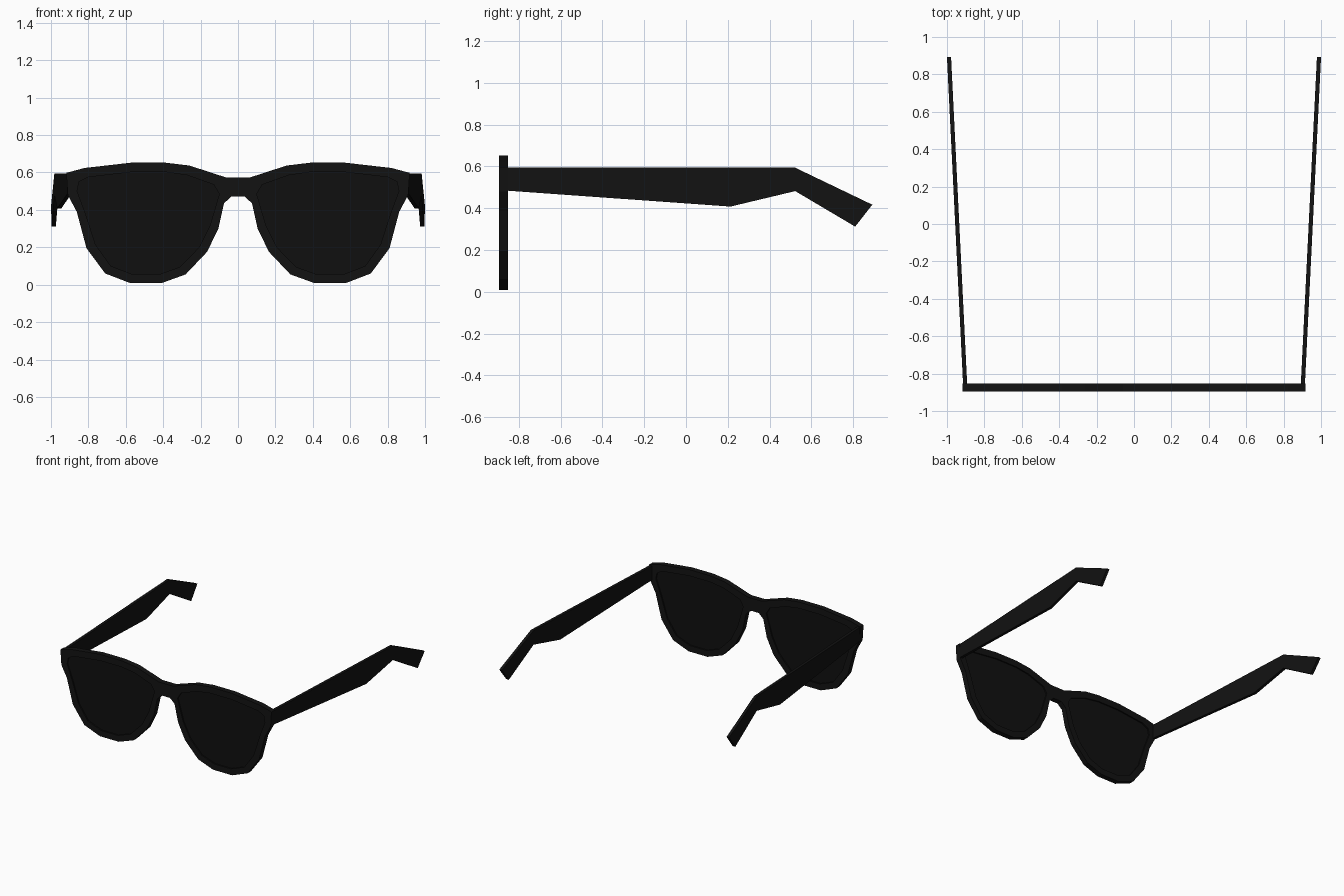
import bpy, bmesh
from mathutils import Vector

if "Cube" in bpy.data.objects:
    bpy.data.objects.remove(bpy.data.objects["Cube"])


def material(name, value):
    m = bpy.data.materials.new(name)
    m.diffuse_color = (value, value, value, 1)
    m.use_nodes = True
    m.node_tree.nodes["Principled BSDF"].inputs["Base Color"].default_value = m.diffuse_color
    return m


def prism(name, loops, start, shift, mat):
    """Fill closed loops (outline first, then holes) and extrude along shift."""
    bm = bmesh.new()
    for loop in loops:
        vs = [bm.verts.new(start(*p)) for p in loop]
        for a, b in zip(vs, vs[1:] + vs[:1]):
            bm.edges.new((a, b))
    bmesh.ops.triangle_fill(bm, edges=bm.edges[:], use_beauty=True)
    ext = bmesh.ops.extrude_face_region(bm, geom=bm.faces[:], use_keep_orig=True)
    moved = [g for g in ext["geom"] if isinstance(g, bmesh.types.BMVert)]
    bmesh.ops.translate(bm, verts=moved, vec=Vector(shift))
    bmesh.ops.recalc_face_normals(bm, faces=bm.faces[:])
    me = bpy.data.meshes.new(name)
    bm.to_mesh(me)
    bm.free()
    me.materials.append(mat)
    ob = bpy.data.objects.new(name, me)
    bpy.context.collection.objects.link(ob)
    return ob


def mirrored(points):
    return [(-x, z) for x, z in reversed(points)]


frame_mat = material("black_plastic", 0.006)
lens_mat = material("dark_lens", 0.005)

# Half outlines in x, z
half = [(0.06, 0.572), (0.26, 0.637), (0.385, 0.652), (0.575, 0.652),
        (0.82, 0.624), (0.918, 0.598), (0.91, 0.48), (0.862, 0.39),
        (0.81, 0.195), (0.71, 0.06), (0.575, 0.008), (0.41, 0.008),
        (0.28, 0.055), (0.165, 0.176), (0.105, 0.30), (0.075, 0.435),
        (0.035, 0.472)]
lens = [(0.10, 0.485), (0.13, 0.535), (0.27, 0.585), (0.385, 0.602),
        (0.57, 0.602), (0.80, 0.575), (0.85, 0.55), (0.86, 0.50),
        (0.815, 0.38), (0.762, 0.215), (0.68, 0.10), (0.565, 0.056),
        (0.42, 0.056), (0.31, 0.095), (0.208, 0.20), (0.15, 0.315)]

# Front frame with two openings
prism("front_frame", [half + mirrored(half), lens, mirrored(lens)],
      lambda x, z: (x, -0.895, z), (0, 0.042, 0), frame_mat)

# Lenses, set slightly into the frame
for side, pts in (("right", lens), ("left", mirrored(lens))):
    prism("lens_" + side, [pts], lambda x, z: (x, -0.885, z),
          (0, 0.022, 0), lens_mat)

# Temple arms, splayed outward towards the ear hooks
arm = [(-0.855, 0.594), (0.523, 0.594), (0.892, 0.417), (0.81, 0.312),
       (0.523, 0.482), (0.213, 0.408), (-0.855, 0.484)]
for side, s in (("right", 1), ("left", -1)):
    prism("temple_arm_" + side, [arm],
          lambda y, z: (s * (0.914 + 0.086 * (y + 0.855) / 1.747), y, z),
          (-0.022 * s, 0, 0), frame_mat)
